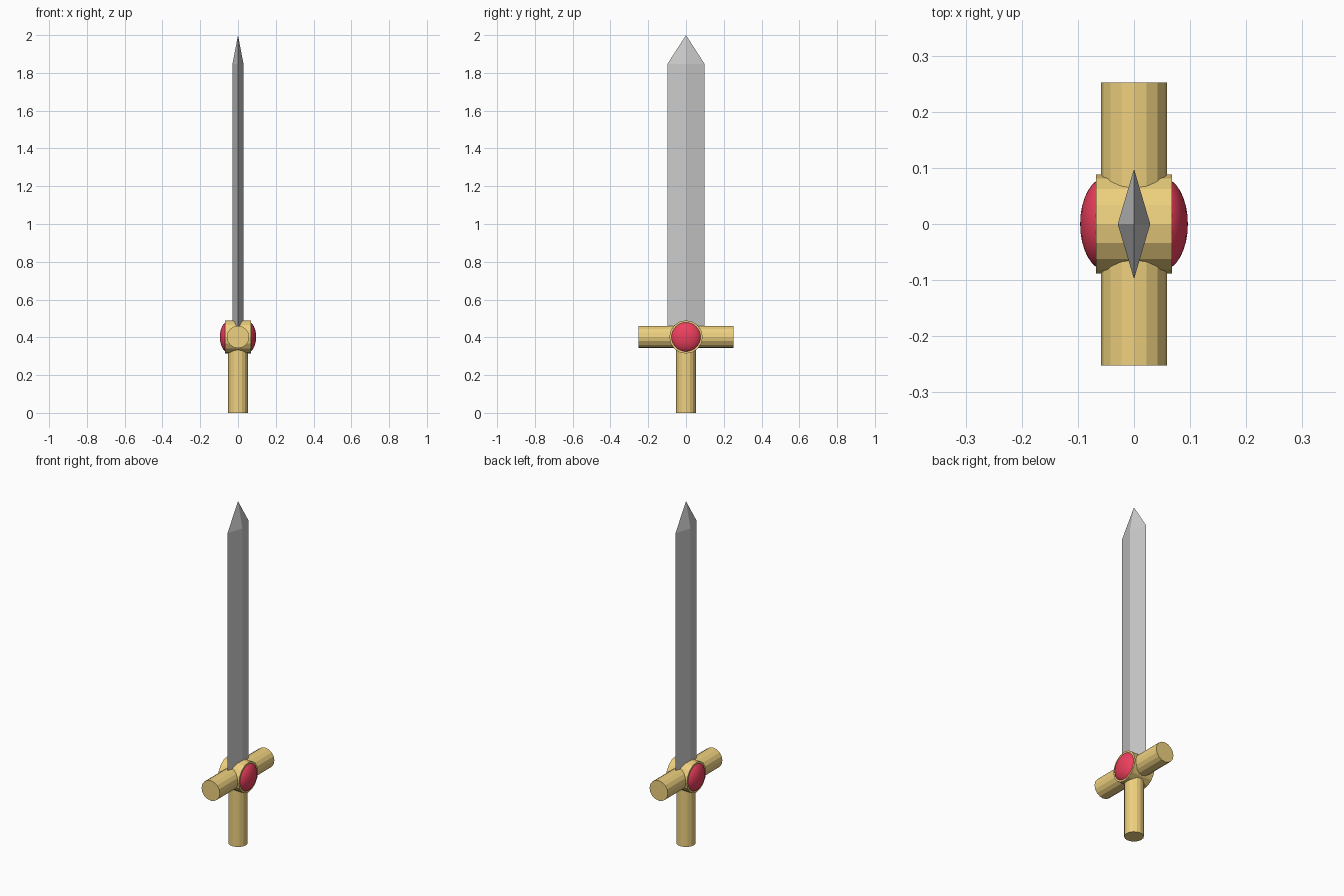
import bpy, bmesh
from math import radians
from mathutils import Matrix

if "Cube" in bpy.data.objects:
    bpy.data.objects.remove(bpy.data.objects["Cube"])

HUB_Z = 0.402


def material(name, colour):
    mat = bpy.data.materials.new(name)
    mat.diffuse_color = (*colour, 1)
    mat.use_nodes = True
    mat.node_tree.nodes["Principled BSDF"].inputs["Base Color"].default_value = mat.diffuse_color
    return mat


gold = material("gold", (0.85, 0.63, 0.21))
red = material("red_gem", (0.85, 0.05, 0.11))


def finish(name, bm, mat=None):
    bmesh.ops.recalc_face_normals(bm, faces=bm.faces)
    mesh = bpy.data.meshes.new(name)
    bm.to_mesh(mesh)
    bm.free()
    obj = bpy.data.objects.new(name, mesh)
    bpy.context.collection.objects.link(obj)
    if mat:
        mesh.materials.append(mat)
    return obj


def rod(name, radius, length, z, axis=None):
    """Flat-faced 16-sided cylinder, optionally turned about an axis."""
    turn = Matrix.Rotation(radians(90), 4, axis) if axis else Matrix()
    bm = bmesh.new()
    bmesh.ops.create_cone(bm, cap_ends=True, segments=16, radius1=radius,
                          radius2=radius, depth=length,
                          matrix=Matrix.Translation((0, 0, z)) @ turn)
    return finish(name, bm, gold)


# Hilt: upright grip, crossguard along y, round hub along x
rod("grip", 0.052, 0.40, 0.20)
rod("crossguard", 0.059, 0.505, HUB_Z, 'X')
rod("hub", 0.088, 0.135, HUB_Z, 'Y')

# Gems: flattened domes on both hub faces
for side, x in (("left", -0.05), ("right", 0.05)):
    bm = bmesh.new()
    place = (Matrix.Translation((x, 0, HUB_Z))
             @ Matrix.Diagonal((0.046, 0.083, 0.083, 1))
             @ Matrix.Rotation(radians(90), 4, 'Y'))
    bmesh.ops.create_uvsphere(bm, u_segments=32, v_segments=16, radius=1,
                              matrix=place)
    for f in bm.faces:
        f.smooth = True
    finish("gem_" + side, bm, red)

# Blade: diamond section rising to a four-sided point
bm = bmesh.new()
section = [(0.029, 0), (0, 0.098), (-0.029, 0), (0, -0.098)]
low, high = [[bm.verts.new((x, y, z)) for x, y in section]
             for z in (HUB_Z, 1.848)]
tip = bm.verts.new((0, 0, 2))
bm.faces.new(low)
for i in range(4):
    j = (i + 1) % 4
    bm.faces.new((low[i], low[j], high[j], high[i]))
    bm.faces.new((high[i], high[j], tip))
finish("blade", bm)
